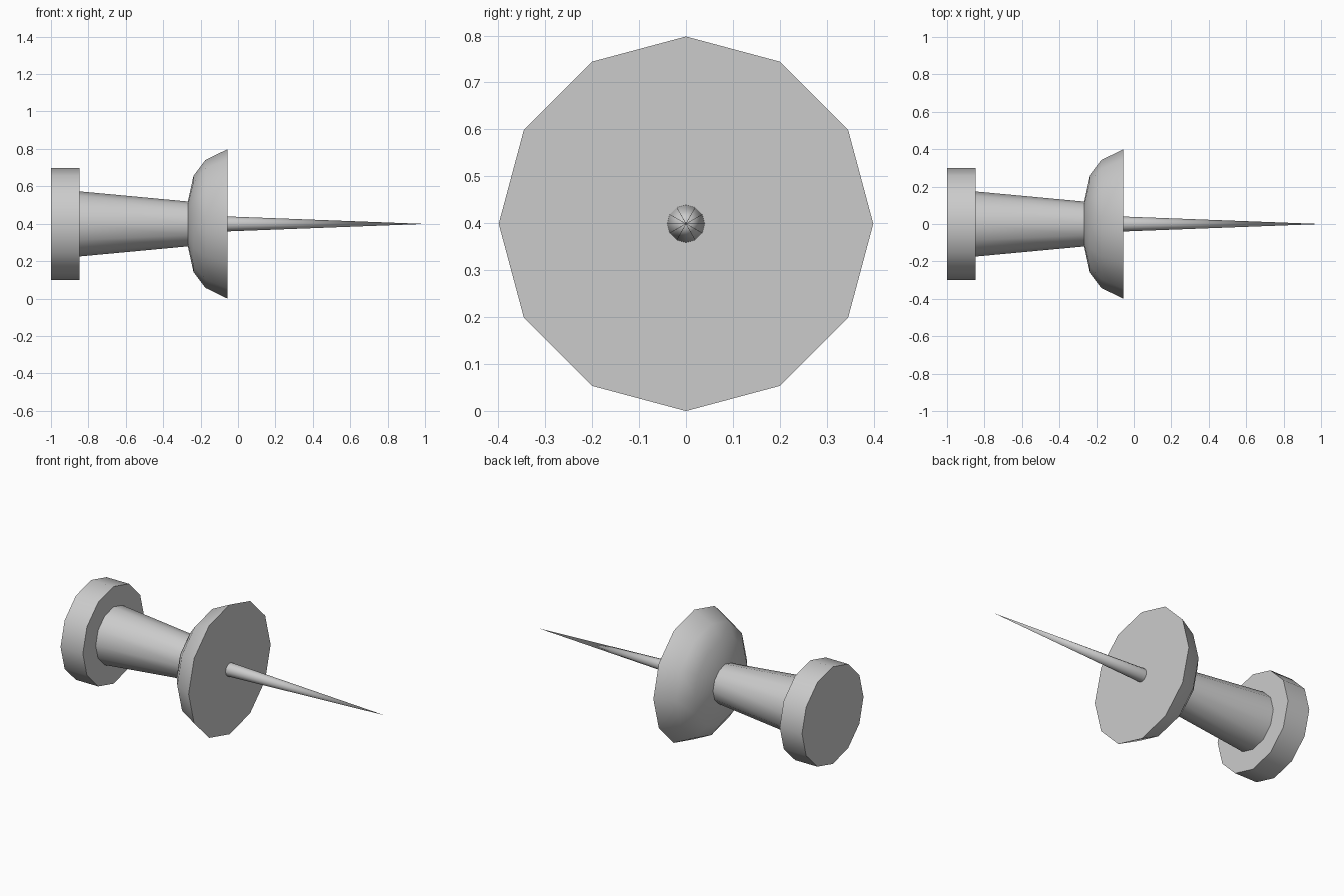
import bpy, bmesh
from math import sin, cos, pi, radians

if "Cube" in bpy.data.objects:
    bpy.data.objects.remove(bpy.data.objects["Cube"])

SIDES = 12
AXIS_Z = 0.399


def lathe(name, profile, cap_start=False, cap_end=False):
    """Revolve (x, radius) points around the x axis; radius 0 becomes a tip."""
    bm = bmesh.new()
    rings = []
    for x, r in profile:
        if r == 0:
            rings.append([bm.verts.new((x, 0, 0))] * SIDES)
        else:
            rings.append([bm.verts.new((x, r * cos(2 * pi * i / SIDES), r * sin(2 * pi * i / SIDES)))
                          for i in range(SIDES)])
    for a, b in zip(rings, rings[1:]):
        for i in range(SIDES):
            j = (i + 1) % SIDES
            quad = list(dict.fromkeys((a[i], b[i], b[j], a[j])))
            bm.faces.new(quad)
    if cap_start:
        bm.faces.new(rings[0])
    if cap_end:
        bm.faces.new(rings[-1][::-1])
    for v in bm.verts:
        v.co.z += AXIS_Z
    # the side loops wind consistently; make every normal point away from the axis
    bmesh.ops.recalc_face_normals(bm, faces=bm.faces)
    mesh = bpy.data.meshes.new(name)
    bm.to_mesh(mesh)
    bm.free()
    ob = bpy.data.objects.new(name, mesh)
    bpy.context.collection.objects.link(ob)
    bpy.ops.object.select_all(action='DESELECT')
    ob.select_set(True)
    bpy.context.view_layer.objects.active = ob
    bpy.ops.object.shade_smooth_by_angle(angle=radians(35))
    return ob


# Plastic grip: end disc, tapered neck, rounded flange
lathe("grip", [(-1, 0.299), (-0.848, 0.299), (-0.848, 0.174), (-0.268, 0.12),
               (-0.238, 0.257), (-0.174, 0.342), (-0.057, 0.399)],
      cap_start=True, cap_end=True)

# Metal pin, tapering to a point
lathe("pin", [(-0.057, 0.04), (1, 0)])
